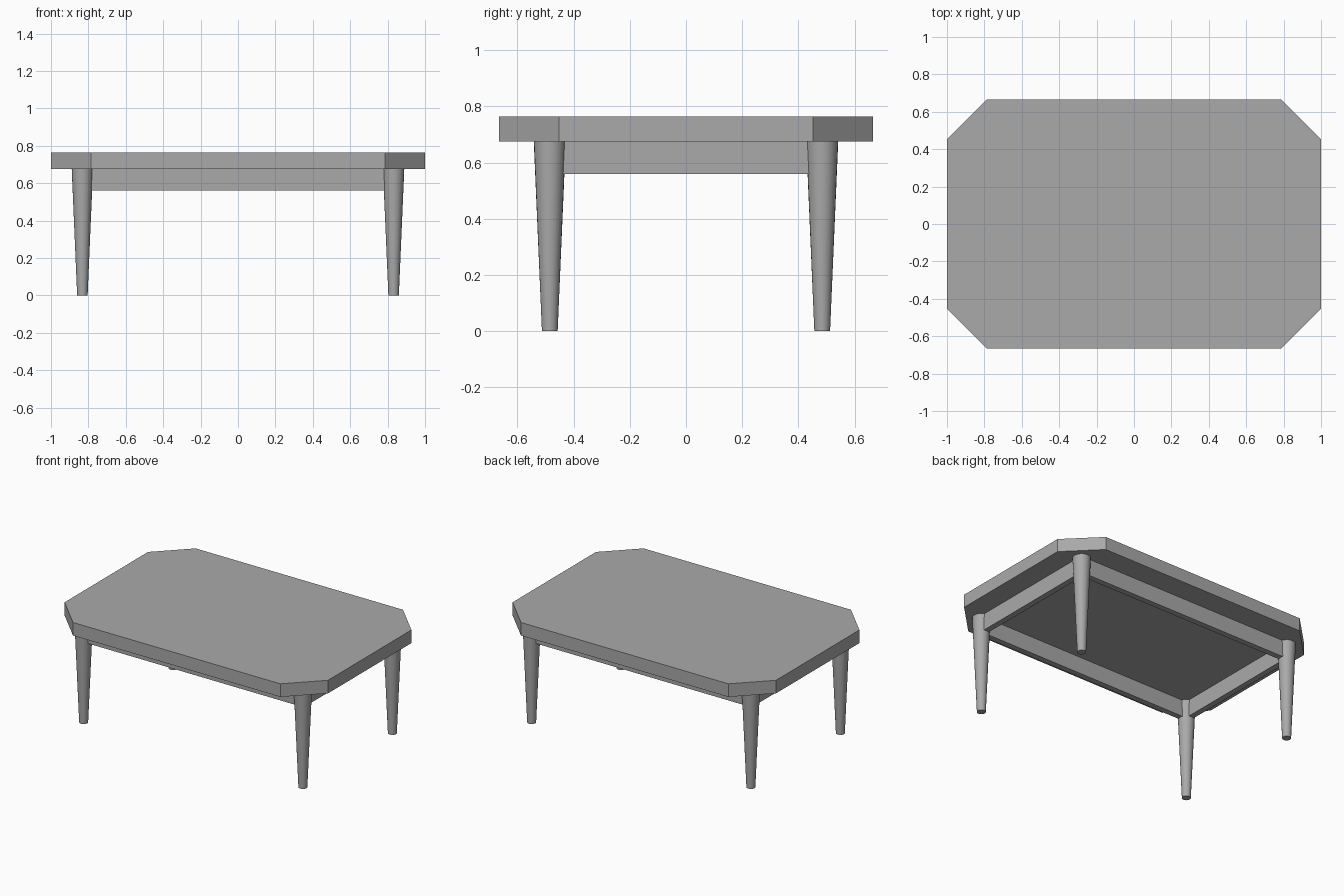
import bpy, bmesh

if "Cube" in bpy.data.objects:
    bpy.data.objects.remove(bpy.data.objects["Cube"], do_unlink=True)

grey = bpy.data.materials.new("plain grey")
grey.use_nodes = True
grey.diffuse_color = (0.4, 0.4, 0.4, 1)
grey.node_tree.nodes["Principled BSDF"].inputs["Base Color"].default_value = grey.diffuse_color

HALF_X, HALF_Y, CUT = 1.0, 0.665, 0.213
UNDERSIDE, TOP, APRON_BOTTOM = 0.675, 0.765, 0.56
LEG_X, LEG_Y = 0.832, 0.485
APRON_THICKNESS = 0.04


def add_box(name, centre, size):
    bpy.ops.mesh.primitive_cube_add(size=1, location=centre)
    box = bpy.context.object
    box.name = name
    box.scale = size
    bpy.ops.object.transform_apply(location=False, rotation=False, scale=True)
    box.data.materials.append(grey)


# Tabletop: rectangle with clipped corners, extruded upward
outline = []
for sx, sy in ((1, 1), (-1, 1), (-1, -1), (1, -1)):
    corner = [(sx * HALF_X, sy * (HALF_Y - CUT)), (sx * (HALF_X - CUT), sy * HALF_Y)]
    outline += corner if sx == sy else corner[::-1]
bm = bmesh.new()
base = bm.faces.new([bm.verts.new((x, y, UNDERSIDE)) for x, y in outline])
raised = bmesh.ops.extrude_face_region(bm, geom=[base], use_keep_orig=True)["geom"]
bmesh.ops.translate(bm, vec=(0, 0, TOP - UNDERSIDE),
                    verts=[v for v in raised if isinstance(v, bmesh.types.BMVert)])
bmesh.ops.recalc_face_normals(bm, faces=bm.faces)
mesh = bpy.data.meshes.new("tabletop")
bm.to_mesh(mesh)
bm.free()
mesh.materials.append(grey)
bpy.context.collection.objects.link(bpy.data.objects.new("tabletop", mesh))

# Tapered round legs
for end, sy in (("front", -1), ("back", 1)):
    for side, sx in (("right", -1), ("left", 1)):
        bpy.ops.mesh.primitive_cone_add(vertices=24, radius1=0.028, radius2=0.057, depth=UNDERSIDE,
                                        location=(sx * LEG_X, sy * LEG_Y, UNDERSIDE / 2))
        leg = bpy.context.object
        leg.name = f"{end}_{side}_leg"
        leg.data.materials.append(grey)
        bpy.ops.object.shade_smooth_by_angle()

# Apron boards running between the leg centres
height = UNDERSIDE - APRON_BOTTOM
mid = (UNDERSIDE + APRON_BOTTOM) / 2
for name, s in (("front", -1), ("back", 1)):
    add_box(name + "_apron", (0, s * LEG_Y, mid), (2 * LEG_X, APRON_THICKNESS, height))
for name, s in (("right", -1), ("left", 1)):
    add_box(name + "_apron", (s * LEG_X, 0, mid), (APRON_THICKNESS, 2 * LEG_Y, height))
